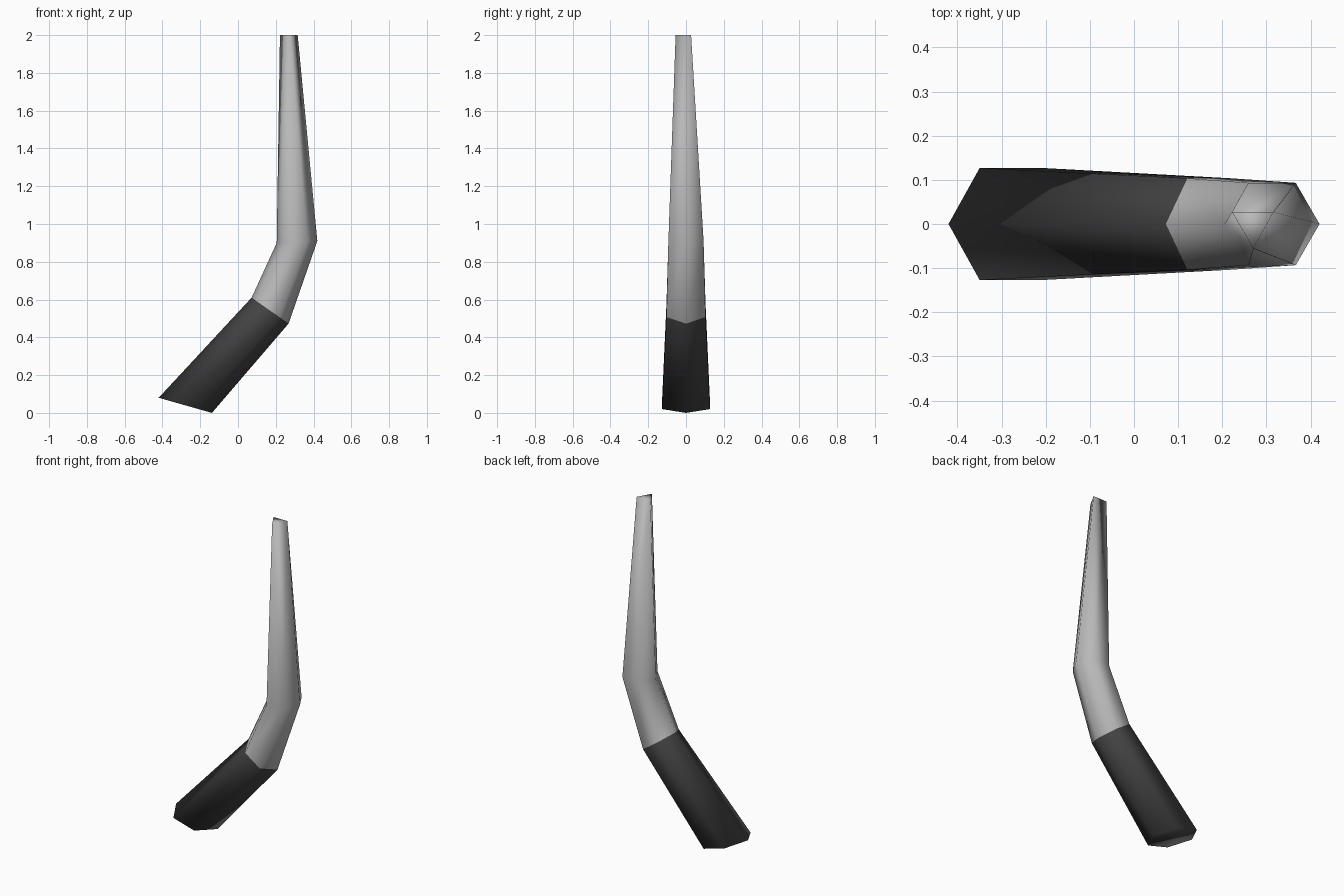
import bpy, bmesh
from math import cos, sin, pi
from mathutils import Vector

cube = bpy.data.objects.get("Cube")
if cube:
    bpy.data.objects.remove(cube, do_unlink=True)


def flat_material(name, value):
    mat = bpy.data.materials.new(name)
    mat.use_nodes = True
    colour = (value, value, value, 1)
    mat.diffuse_color = colour
    mat.node_tree.nodes["Principled BSDF"].inputs["Base Color"].default_value = colour
    return mat


def hexagon(bm, left, right):
    """Six-sided ring spanning two (x, z) points, first vertex on the right."""
    a, b = Vector((left[0], 0, left[1])), Vector((right[0], 0, right[1]))
    centre, axis = (a + b) / 2, (b - a) / 2
    side = Vector((0, axis.length, 0))
    return [bm.verts.new(centre + axis * cos(i * pi / 3) + side * sin(i * pi / 3))
            for i in range(6)]


def bridge(bm, low, high, material):
    """Join two rings; a repeated vertex in the upper ring gives a triangle."""
    for i in range(6):
        j = (i + 1) % 6
        corners = [low[i], low[j], high[j]]
        if high[i] is not high[j]:
            corners.append(high[i])
        bm.faces.new(corners).material_index = material


bm = bmesh.new()

# Rings of the bent, tapering shaft
foot = hexagon(bm, (-0.42, 0.08), (-0.138, 0.0))
grip_end = hexagon(bm, (0.072, 0.61), (0.268, 0.473))
elbow = hexagon(bm, (0.205, 0.90), (0.42, 0.91))

# Three-cornered tip, each corner shared by two shaft edges
tip = [bm.verts.new(p) for p in ((0.316, 0.027, 2), (0.222, 0.027, 2), (0.27, -0.055, 2))]
tip_ring = [corner for corner in tip for _ in range(2)]

# Dark grip below, pale shaft above, closed ends
bridge(bm, foot, grip_end, 0)
bridge(bm, grip_end, elbow, 1)
bridge(bm, elbow, tip_ring, 1)
bm.faces.new(foot[::-1]).material_index = 0
bm.faces.new(tip).material_index = 1

bmesh.ops.recalc_face_normals(bm, faces=bm.faces)
for face in bm.faces:
    face.smooth = True

mesh = bpy.data.meshes.new("bent_handle")
bm.to_mesh(mesh)
bm.free()
mesh.materials.append(flat_material("dark grip", 0.06))
mesh.materials.append(flat_material("pale grey shaft", 0.48))
handle = bpy.data.objects.new("bent_handle", mesh)
bpy.context.collection.objects.link(handle)
